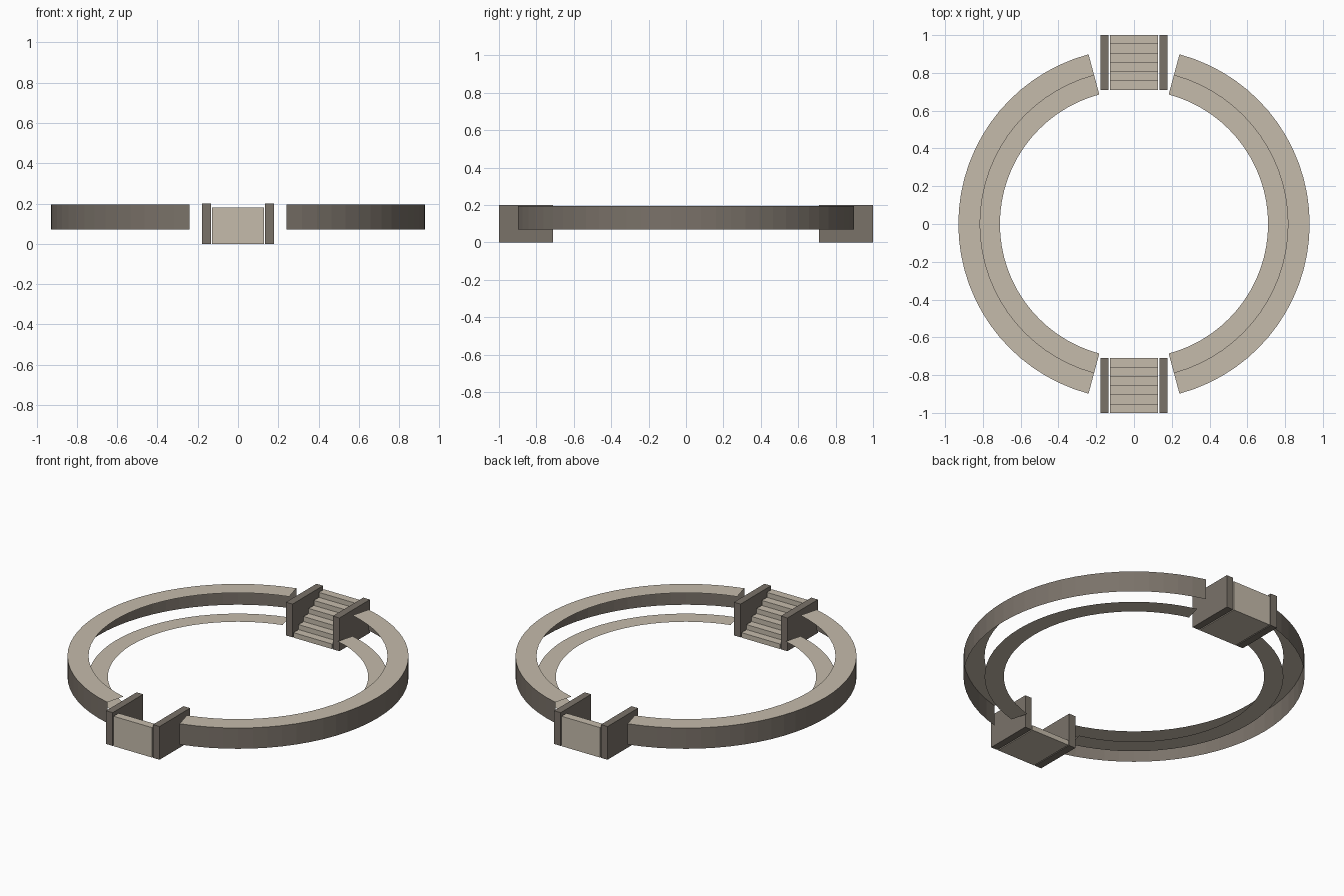
import bpy, bmesh, math

if "Cube" in bpy.data.objects:
    bpy.data.objects.remove(bpy.data.objects["Cube"])


def material(name, rgb):
    m = bpy.data.materials.new(name)
    lin = [((c / 255 + 0.055) / 1.055) ** 2.4 for c in rgb]
    m.diffuse_color = (*lin, 1)
    m.use_nodes = True
    m.node_tree.nodes["Principled BSDF"].inputs["Base Color"].default_value = m.diffuse_color
    return m


STONE = material("light_stone", (197, 187, 171))
TRIM = material("dark_stone", (122, 114, 105))


def finish(name, bm, mat):
    me = bpy.data.meshes.new(name)
    bm.to_mesh(me)
    bm.free()
    me.materials.append(mat)
    ob = bpy.data.objects.new(name, me)
    bpy.context.collection.objects.link(ob)
    return ob


def arc_sheet(name, start, end, side, mat, segments=30):
    """Sweep the line from start to end, both (radius, z), through 150 degrees."""
    bm = bmesh.new()
    rows = []
    for i in range(segments + 1):
        a = math.radians(-75 + 150 * i / segments)
        rows.append([bm.verts.new((side * r * math.cos(a), side * r * math.sin(a), z))
                     for r, z in (start, end)])
    for p, q in zip(rows, rows[1:]):
        bm.faces.new((p[0], q[0], q[1], p[1]))
    return finish(name, bm, mat)


def prism(name, profile, x0, x1, mat):
    """Extrude a (y, z) profile along x."""
    bm = bmesh.new()
    face = bm.faces.new([bm.verts.new((x0, y, z)) for y, z in profile])
    new = bmesh.ops.extrude_face_region(bm, geom=[face])["geom"]
    bmesh.ops.translate(bm, vec=(x1 - x0, 0, 0),
                        verts=[v for v in new if isinstance(v, bmesh.types.BMVert)])
    bmesh.ops.recalc_face_normals(bm, faces=bm.faces)
    return finish(name, bm, mat)


# Two half rings: outer wall, upper ledge and lower inner ledge
LOW, HIGH = 0.07, 0.195
R_IN, R_MID, R_OUT = 0.71, 0.815, 0.93
for label, side in (("right", 1), ("left", -1)):
    arc_sheet(label + "_outer_wall", (R_OUT, LOW), (R_OUT, HIGH), side, TRIM)
    arc_sheet(label + "_upper_ledge", (R_OUT, HIGH), (R_MID, HIGH), side, STONE)
    arc_sheet(label + "_lower_ledge", (R_MID, LOW), (R_IN, LOW), side, STONE)

# Staircases rising outward, each between two side panels
STEPS, Y0, Y1, RISE = 6, 0.71, 1.0, 0.03
depth = (Y1 - Y0) / STEPS
for label, s in (("back", 1), ("front", -1)):
    profile = [(s * Y1, 0), (s * Y0, 0)]
    for i in range(STEPS):
        z = RISE * (i + 1)
        profile += [(s * (Y0 + depth * i), z), (s * (Y0 + depth * (i + 1)), z)]
    prism(label + "_stairs", profile, -0.128, 0.128, STONE)
    panel = [(s * Y0, 0), (s * Y1, 0), (s * Y1, 0.2), (s * Y0, 0.2)]
    for name, x in (("left", -1), ("right", 1)):
        prism(f"{label}_{name}_panel", panel, x * 0.134, x * 0.178, TRIM)
